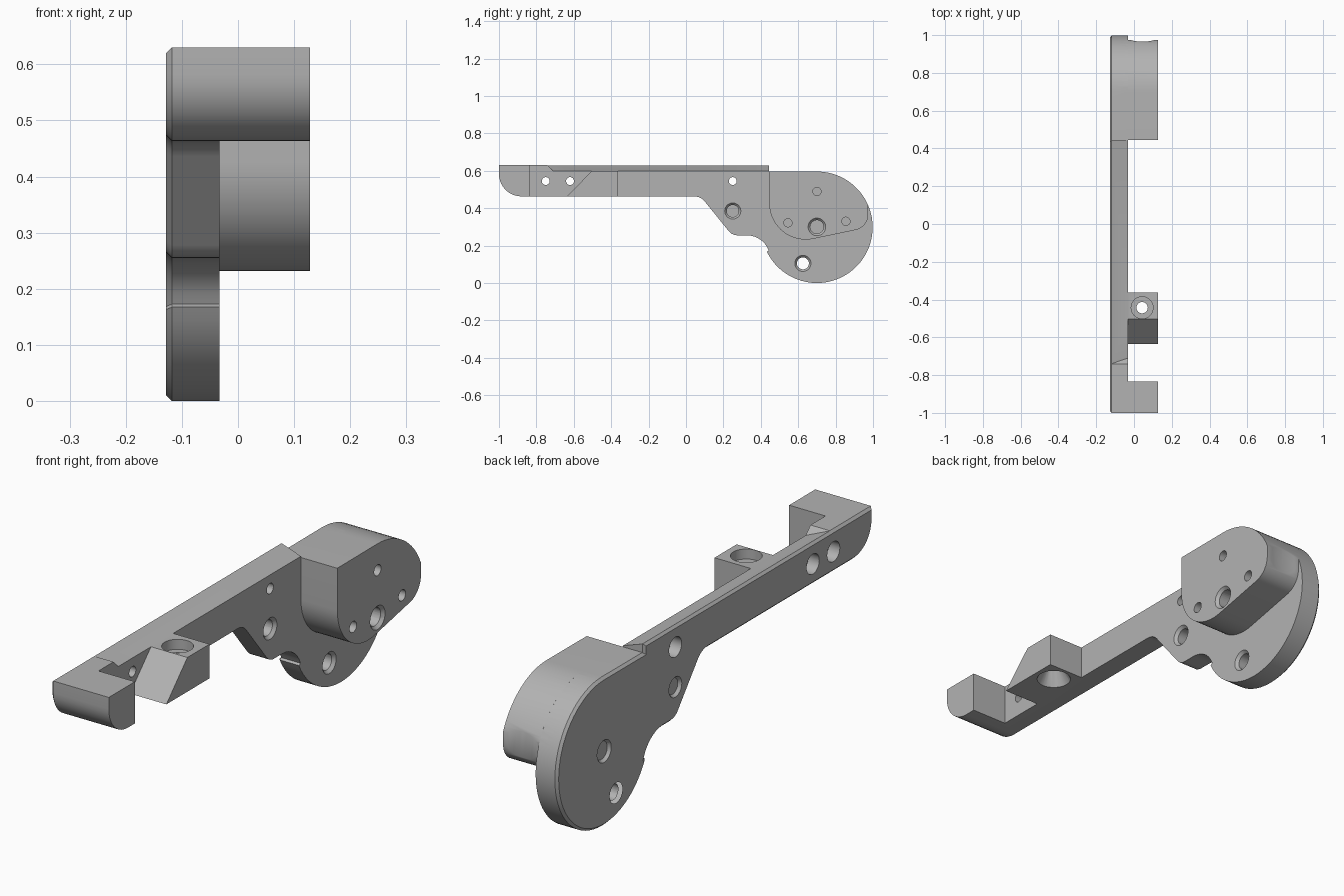
import bpy, bmesh
from math import sin, cos, radians
from mathutils import Vector

cube = bpy.data.objects.get("Cube")
if cube:
    bpy.data.objects.remove(cube, do_unlink=True)

grey = bpy.data.materials.new("plain grey")
grey.use_nodes = True
tone = (0.45, 0.45, 0.45, 1)
grey.diffuse_color = tone
grey.node_tree.nodes["Principled BSDF"].inputs["Base Color"].default_value = tone

OUT, MID, IN = -0.128, -0.033, 0.128   # plate back, plate front, boss front
TOP, LOW = 0.63, 0.463                 # arm top and underside


def arc(cy, cz, r, a, b, n):
    """Points on a circle from angle a to b in degrees."""
    return [(cy + r * cos(radians(a + (b - a) * i / n)),
             cz + r * sin(radians(a + (b - a) * i / n))) for i in range(n + 1)]


def finish(bm, name):
    bmesh.ops.recalc_face_normals(bm, faces=bm.faces)
    me = bpy.data.meshes.new(name)
    bm.to_mesh(me)
    bm.free()
    me.materials.append(grey)
    ob = bpy.data.objects.new(name, me)
    bpy.context.collection.objects.link(ob)
    return ob


def prism(name, pts, x0, x1, chamfer=0):
    """Extrude a side profile across x, optionally chamfering its x0 rim."""
    bm = bmesh.new()
    base = bm.faces.new([bm.verts.new((x0, y, z)) for y, z in pts])
    grown = bmesh.ops.extrude_face_region(bm, geom=[base], use_keep_orig=True)
    for v in grown["geom"]:
        if isinstance(v, bmesh.types.BMVert):
            v.co.x = x1
    if chamfer:
        bmesh.ops.recalc_face_normals(bm, faces=bm.faces)
        bmesh.ops.bevel(bm, geom=list(base.edges), offset=chamfer,
                        segments=1, affect='EDGES', profile=0.5)
    return finish(bm, name)


def rod(name, start, end, r1, r2=None, sides=32):
    """Cylinder or cone between two points."""
    a, b = Vector(start), Vector(end)
    bm = bmesh.new()
    bmesh.ops.create_cone(bm, cap_ends=True, segments=sides, radius1=r1,
                          radius2=r1 if r2 is None else r2, depth=(b - a).length)
    turn = (b - a).to_track_quat('Z', 'Y').to_matrix()
    bmesh.ops.rotate(bm, matrix=turn, verts=bm.verts)
    bmesh.ops.translate(bm, vec=(a + b) / 2, verts=bm.verts)
    return finish(bm, name)


def combine(target, other, op):
    """Apply a boolean and remove the helper."""
    mod = target.modifiers.new("join", 'BOOLEAN')
    mod.operation, mod.solver, mod.object = op, 'EXACT', other
    dg = bpy.context.evaluated_depsgraph_get()
    dg.update()
    me = bpy.data.meshes.new_from_object(target.evaluated_get(dg))
    target.modifiers.clear()
    target.data = me
    bpy.data.objects.remove(other, do_unlink=True)


# Side plate: long arm running into a round disc
nose = arc(-0.88, 0.583, 0.12, 180, 270, 10)
plate_profile = (
    [(-1, TOP)] + nose
    + arc(0.045, 0.393, 0.07, 90, 38, 5)
    + arc(0.275, 0.315, 0.06, 218, 270, 5)
    + arc(0.325, 0.13, 0.125, 90, 20, 7)
    + arc(0.7, 0.298, 0.298, 206, 450, 46)
    + [(0.445, 0.595), (0.445, TOP)])
body = prism("side_plate", plate_profile, OUT, MID, chamfer=0.01)

# Sloped relief along the arm's top
bm = bmesh.new()
ends = [[bm.verts.new((x, -0.11 - z if front else 0.5, z))
         for x, z in ((-0.207, 0.66), (0.054, 0.57), (0.054, 0.66))]
        for front in (True, False)]
bm.faces.new(ends[0])
bm.faces.new(ends[1])
for i in range(3):
    j = (i + 1) % 3
    bm.faces.new((ends[0][i], ends[0][j], ends[1][j], ends[1][i]))
combine(body, finish(bm, "relief_cutter"), 'DIFFERENCE')

# Raised boss on the disc, with a shallow vertical groove at the back
boss_profile = (
    [(0.445, 0.595)]
    + arc(0.64, 0.427, 0.195, 180, 283, 18)
    + arc(0.89, 0.366, 0.084, 283, 360, 8)
    + arc(0.7, 0.298, 0.298, 23, 90, 16))
boss = prism("boss", boss_profile, MID, IN)
combine(boss, rod("groove_cutter", (0.045, 1.185, -0.1), (0.045, 1.185, 0.8),
                  0.22, sides=96), 'DIFFERENCE')

# Nose hook and drilled mounting block
hook = prism("hook", [(-1, TOP)] + nose + [(-0.835, LOW), (-0.835, TOP)], MID, IN)
block = prism("mount_block", [(-0.636, LOW), (-0.363, LOW), (-0.363, 0.6),
                              (-0.503, 0.6)], MID, IN)
hx, hy = 0.043, -0.443
for cutter in (rod("bore", (hx, hy, 0.4), (hx, hy, 0.7), 0.03),
               rod("counterbore", (hx, hy, 0.56), (hx, hy, 0.7), 0.058),
               rod("countersink", (hx, hy, 0.46), (hx, hy, 0.53), 0.068, 0.028)):
    combine(block, cutter, 'DIFFERENCE')

for part in (boss, hook, block):
    combine(body, part, 'UNION')

# Small screw holes in the arm, counterbored from the back
for y in (-0.75, -0.62, 0.25):
    combine(body, rod("hole", (-0.2, y, 0.545), (0.2, y, 0.545), 0.021), 'DIFFERENCE')
    combine(body, rod("bore", (-0.2, y, 0.545), (-0.08, y, 0.545), 0.04), 'DIFFERENCE')

# Large through holes with a countersunk front rim
for y, z, r, face in ((0.25, 0.385, 0.032, MID), (0.625, 0.105, 0.032, MID),
                      (0.7, 0.3, 0.036, IN)):
    combine(body, rod("hole", (-0.2, y, z), (0.2, y, z), r), 'DIFFERENCE')
    combine(body, rod("rim", (face - 0.012, y, z), (face + 0.002, y, z),
                      r, r + 0.013), 'DIFFERENCE')
    combine(body, rod("back_rim", (OUT - 0.002, y, z), (OUT + 0.012, y, z),
                      r + 0.01, r), 'DIFFERENCE')

# Blind holes in the boss
for y, z in ((0.7, 0.49), (0.545, 0.322), (0.855, 0.33)):
    combine(body, rod("blind", (0.05, y, z), (0.2, y, z), 0.022), 'DIFFERENCE')

# Smooth curved walls, keep sharp edges
bpy.ops.object.select_all(action='DESELECT')
body.select_set(True)
bpy.context.view_layer.objects.active = body
bpy.ops.object.shade_smooth_by_angle(angle=radians(30))
body.name = "bracket_body"
